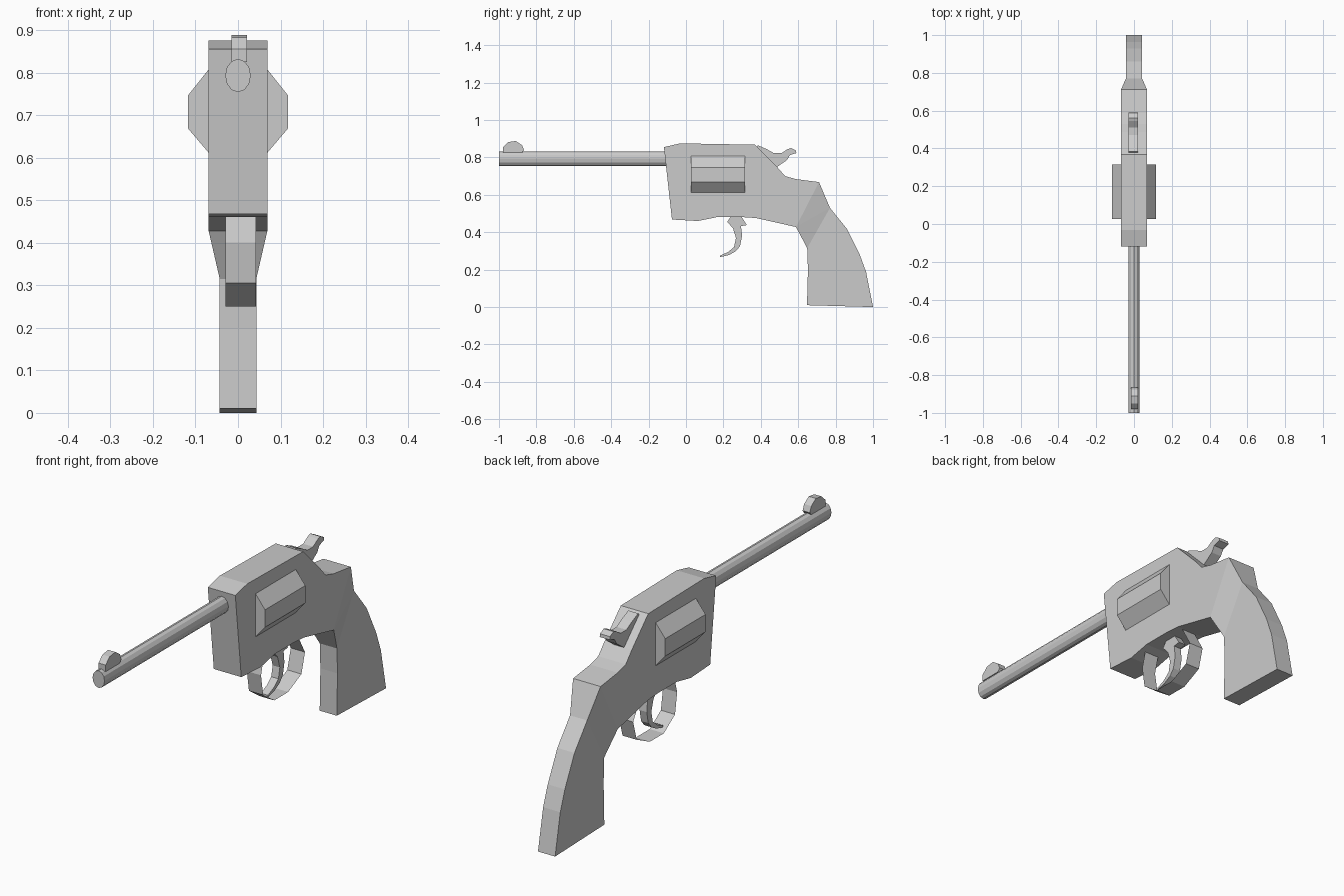
import bpy, bmesh, math

if "Cube" in bpy.data.objects:
    bpy.data.objects.remove(bpy.data.objects["Cube"])


def finish(name, bm):
    me = bpy.data.meshes.new(name)
    bm.to_mesh(me)
    bm.free()
    ob = bpy.data.objects.new(name, me)
    bpy.context.collection.objects.link(ob)
    return ob


def prism(name, profile, half, cx=0.0):
    """Extrude a (y, z) outline across x."""
    bm = bmesh.new()
    face = bm.faces.new([bm.verts.new((cx - half, y, z)) for y, z in profile])
    ext = bmesh.ops.extrude_face_region(bm, geom=[face], use_keep_orig=True)
    for v in ext["geom"]:
        if isinstance(v, bmesh.types.BMVert):
            v.co.x = cx + half
    bmesh.ops.recalc_face_normals(bm, faces=bm.faces)
    return finish(name, bm)


# Main body
prism("frame", [(-.118, .855), (-.032, .875), (.369, .868), (.487, .749),
                (.53, .70), (.588, .684), (.711, .668), (.588, .428),
                (.374, .476), (.30, .481), (.166, .481), (.064, .46),
                (-.075, .468)], .069)

# Handle and the tapered neck joining it to the body
prism("grip", [(.77, .53), (.861, .417), (.93, .278), (.963, .187), (1.0, 0),
               (.647, .01), (.652, .2), (.648, .315)], .043)
bm = bmesh.new()
for half, pts in ((.069, [(.711, .668), (.588, .428)]),
                  (.043, [(.77, .53), (.648, .315)])):
    for y, z in pts:
        for s in (-1, 1):
            bm.verts.new((s * half, y, z))
bmesh.ops.convex_hull(bm, input=bm.verts)
finish("grip_neck", bm)

# Barrel: slightly oval tube
bpy.ops.mesh.primitive_cylinder_add(vertices=12, radius=1, depth=.9,
                                    location=(0, -.55, .793),
                                    rotation=(math.pi / 2, 0, 0))
barrel = bpy.context.object
barrel.name = "barrel"
barrel.scale = (.03, .039, 1)

# Faceted drum bulging from both sides
bm = bmesh.new()
drum = [(.117, .668), (.117, .747), (.066, .811), (-.066, .811),
        (-.117, .747), (-.117, .668), (-.066, .608), (.066, .608)]
rings = [[bm.verts.new((x, y, z)) for x, z in drum] for y in (.027, .316)]
for r in rings:
    bm.faces.new(r)
for i in range(8):
    j = (i + 1) % 8
    bm.faces.new((rings[0][i], rings[0][j], rings[1][j], rings[1][i]))
bmesh.ops.recalc_face_normals(bm, faces=bm.faces)
finish("drum", bm)

# Front sight
prism("front_sight", [(-.979, .825), (-.979, .855), (-.95, .882), (-.91, .888),
                      (-.877, .866), (-.866, .84), (-.877, .825)], .018, .003)

# Hammer
prism("hammer", [(.375, .85), (.385, .865), (.43, .845), (.47, .823),
                 (.51, .823), (.545, .845), (.562, .85), (.588, .837),
                 (.59, .823), (.556, .813), (.54, .786), (.487, .749)],
      .025, -.005)

# Trigger
prism("trigger", [(.22, .455), (.24, .485), (.295, .485), (.326, .438),
                  (.294, .433), (.30, .38), (.289, .326), (.267, .299),
                  (.23, .278), (.182, .267), (.182, .275), (.225, .294),
                  (.257, .321), (.267, .369), (.251, .422)], .018, .005)

# Trigger guard: thin ribbon loop
bm = bmesh.new()
path = [(.125, .475), (.105, .40), (.12, .305), (.20, .25), (.30, .25),
        (.395, .295), (.42, .385), (.37, .475)]
rows = [[bm.verts.new((x, y, z)) for x in (-.029, .042)] for y, z in path]
for a, b in zip(rows, rows[1:]):
    bm.faces.new((a[0], a[1], b[1], b[0]))
finish("trigger_guard", bm)
